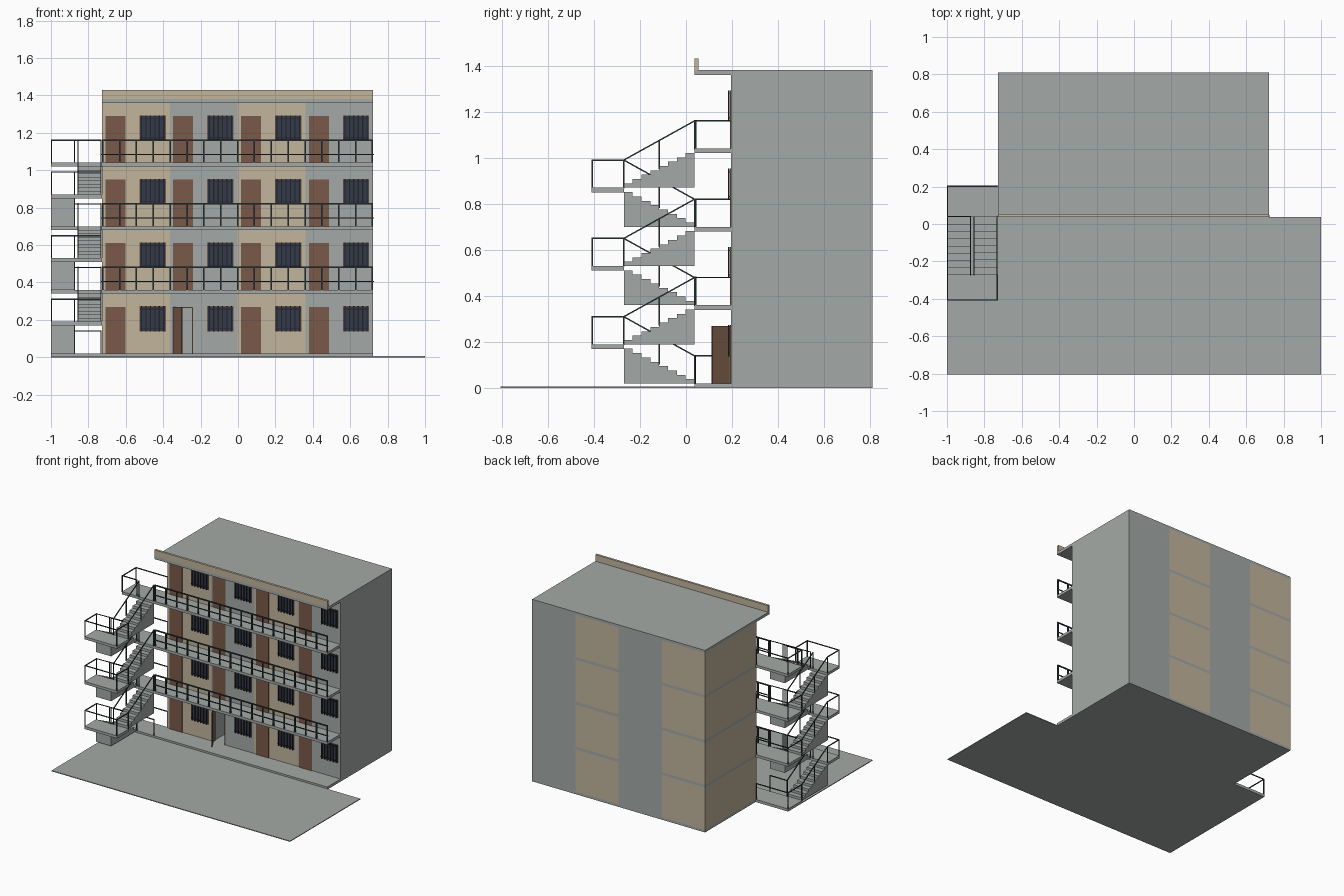
import bpy
import bmesh
from mathutils import Vector, Matrix

cube = bpy.data.objects.get("Cube")
if cube:
    bpy.data.objects.remove(cube, do_unlink=True)


def material(name, rgb):
    m = bpy.data.materials.new(name)
    m.use_nodes = True
    m.diffuse_color = (*rgb, 1)
    m.node_tree.nodes["Principled BSDF"].inputs["Base Color"].default_value = (*rgb, 1)
    return m


GREY = material("concrete_grey", (0.37, 0.40, 0.385))
BEIGE = material("beige_paint", (0.54, 0.46, 0.33))
BROWN = material("door_brown", (0.19, 0.10, 0.065))
GLASS = material("dark_glass", (0.035, 0.042, 0.065))
BAR = material("window_bar_black", (0.015, 0.018, 0.022))
STEEL = material("railing_steel", (0.035, 0.05, 0.055))


class Part:
    """Collects boxes and bars into one mesh object."""

    def __init__(self, name, mat):
        self.name, self.mat, self.bm = name, mat, bmesh.new()

    def box(self, x0, x1, y0, y1, z0, z1):
        size = Matrix.Diagonal((x1 - x0, y1 - y0, z1 - z0, 1))
        centre = Matrix.Translation(((x0 + x1) / 2, (y0 + y1) / 2, (z0 + z1) / 2))
        bmesh.ops.create_cube(self.bm, size=1, matrix=centre @ size)

    def bar(self, a, b, t=0.006):
        a, b = Vector(a), Vector(b)
        d = b - a
        turn = d.to_track_quat('Z', 'Y').to_matrix().to_4x4()
        size = Matrix.Diagonal((t, t, d.length + t, 1))
        bmesh.ops.create_cube(self.bm, size=1,
                              matrix=Matrix.Translation((a + b) / 2) @ turn @ size)

    def fence(self, a, b, h=0.12, posts=2, t=0.006):
        a, b, up = Vector(a), Vector(b), Vector((0, 0, h))
        self.bar(a + up, b + up, t)
        for i in range(posts):
            p = a.lerp(b, i / (posts - 1))
            self.bar(p, p + up, t)

    def finish(self):
        me = bpy.data.meshes.new(self.name)
        self.bm.to_mesh(me)
        self.bm.free()
        me.materials.append(self.mat)
        ob = bpy.data.objects.new(self.name, me)
        bpy.context.collection.objects.link(ob)
        return ob


# Main dimensions
L, R = -0.727, 0.723            # building sides
FRONT, WALL, BACK = 0.037, 0.195, 0.81
FLOOR, SLAB = 0.34, 0.02        # storey height, slab thickness
BAY = (R - L) / 4
STAIR, MID = -1.0, -0.27        # stair outer side, front end of flights

# Ground plate
ground = Part("ground_plate", GREY)
ground.box(-1, 1, -0.805, FRONT, 0, 0.006)
ground.finish()

# Floor slabs with walkways, and roof parapet
slabs = Part("floor_slabs", GREY)
for f in range(5):
    slabs.box(L, R, FRONT, BACK, f * FLOOR, f * FLOOR + SLAB)
slabs.finish()
parapet = Part("roof_parapet", BEIGE)
parapet.box(L, R, FRONT, FRONT + 0.017, 4 * FLOOR + SLAB, 1.43)
parapet.finish()

# Walls, doors and barred windows, bay by bay
walls = [Part("beige_walls", BEIGE), Part("grey_walls", GREY)]
doors = Part("doors", BROWN)
frames = Part("window_frames", BROWN)
panes = Part("window_panes", GLASS)
bars = Part("window_bars", BAR)
for f in range(4):
    z0, z1 = f * FLOOR + SLAB, (f + 1) * FLOOR
    top = z0 + 0.25
    for b in range(4):
        x = L + b * BAY
        wall = walls[b % 2]
        d0, d1 = x + 0.018, x + 0.125
        if f == 0 and b == 1:
            # Open doorway with a deep recess
            deep = BACK - 0.2
            wall.box(x, x + BAY, deep, BACK, z0, z1)
            wall.box(x, d0, WALL, deep, z0, z1)
            wall.box(d1, x + BAY, WALL, deep, z0, z1)
            wall.box(d0, d1, WALL, deep, top, z1)
            for fx in (d0, d1 - 0.006):
                doors.box(fx, fx + 0.006, WALL - 0.004, WALL + 0.02, z0, top)
            doors.box(d0, d1, WALL - 0.004, WALL + 0.02, top - 0.006, top)
            doors.bar((d0 + 0.006, WALL - 0.005, z0 + 0.006),
                      (d0 + 0.006, WALL - 0.005, top - 0.006), 0.006)
        else:
            wall.box(x, x + BAY, WALL, BACK, z0, z1)
            doors.box(d0, d1, WALL - 0.005, WALL, z0, top)
        w0, w1, s = x + 0.203, x + 0.338, top - 0.13
        frames.box(w0 - 0.003, w1 + 0.003, WALL - 0.003, WALL, s - 0.003, top + 0.003)
        panes.box(w0, w1, WALL - 0.005, WALL, s, top)
        for i in range(6):
            bx = w0 + 0.008 + i * (w1 - w0 - 0.016) / 5
            bars.bar((bx, WALL - 0.009, s), (bx, WALL - 0.009, top), 0.006)
        for bz in (s + 0.012, top - 0.012):
            bars.box(w0, w1, WALL - 0.01, WALL - 0.004, bz - 0.002, bz + 0.002)
for part in walls + [doors, frames, panes, bars]:
    part.finish()

# Open door leaf swung outwards
leaf = Part("open_door_leaf", BROWN)
leaf.box(0, 0.092, -0.003, 0.003, SLAB, SLAB + 0.25)
ob = leaf.finish()
ob.location = (L + BAY + 0.02, WALL - 0.002, 0)
ob.rotation_euler.z = -1.05

# Walkway railings
rails = Part("walkway_railings", STEEL)
for f in range(1, 4):
    z = f * FLOOR + SLAB
    y = FRONT + 0.005
    rails.fence((L + 0.004, y, z), (R - 0.004, y, z), posts=17, t=0.008)
    rails.bar((L, y, z + 0.045), (R, y, z + 0.045), 0.006)
rails.finish()

# Stair tower: landings, solid flights and handrails
landings = Part("stair_landings", GREY)
flights = Part("stair_flights", GREY)
hand = Part("stair_railings", STEEL)
IN_A, IN_B = -0.875, -0.855      # inner sides of the two flights
O, OB = STAIR + 0.003, L - 0.005
END, REAR = -0.41, 0.205
STEPS = 8
run = (FRONT - MID) / STEPS
rise = FLOOR / 2 / (STEPS + 1)
for f in range(4):
    z = f * FLOOR + SLAB
    m = z + FLOOR / 2
    landings.box(STAIR, L, FRONT, REAR, z - SLAB, z)
    hand.fence((O, REAR - 0.003, z), (OB, REAR - 0.003, z))
    hand.fence((O, FRONT, z), (O, REAR - 0.003, z))
    if f == 0:
        hand.fence((IN_A, FRONT + 0.004, z), (OB, FRONT + 0.004, z))
    if f == 3:
        hand.fence((O, FRONT + 0.004, z), (IN_A, FRONT + 0.004, z))
        break
    landings.box(STAIR, L, END, MID, m - SLAB, m)
    for i in range(STEPS):
        h = (i + 1) * rise
        flights.box(STAIR, IN_A, FRONT - (i + 1) * run, FRONT - i * run, z, z + h)
        flights.box(IN_B, L - 0.005, MID + i * run, MID + (i + 1) * run, m, m + h)
    for x in (O, IN_A):
        hand.fence((x, FRONT, z), (x, MID, m), posts=3)
    for x in (IN_B, OB):
        hand.fence((x, MID, m), (x, FRONT, z + FLOOR), posts=3)
    hand.fence((O, END + 0.003, m), (OB, END + 0.003, m))
    for x in (O, OB):
        hand.fence((x, END + 0.003, m), (x, MID, m))
for part in (landings, flights, hand):
    part.finish()
